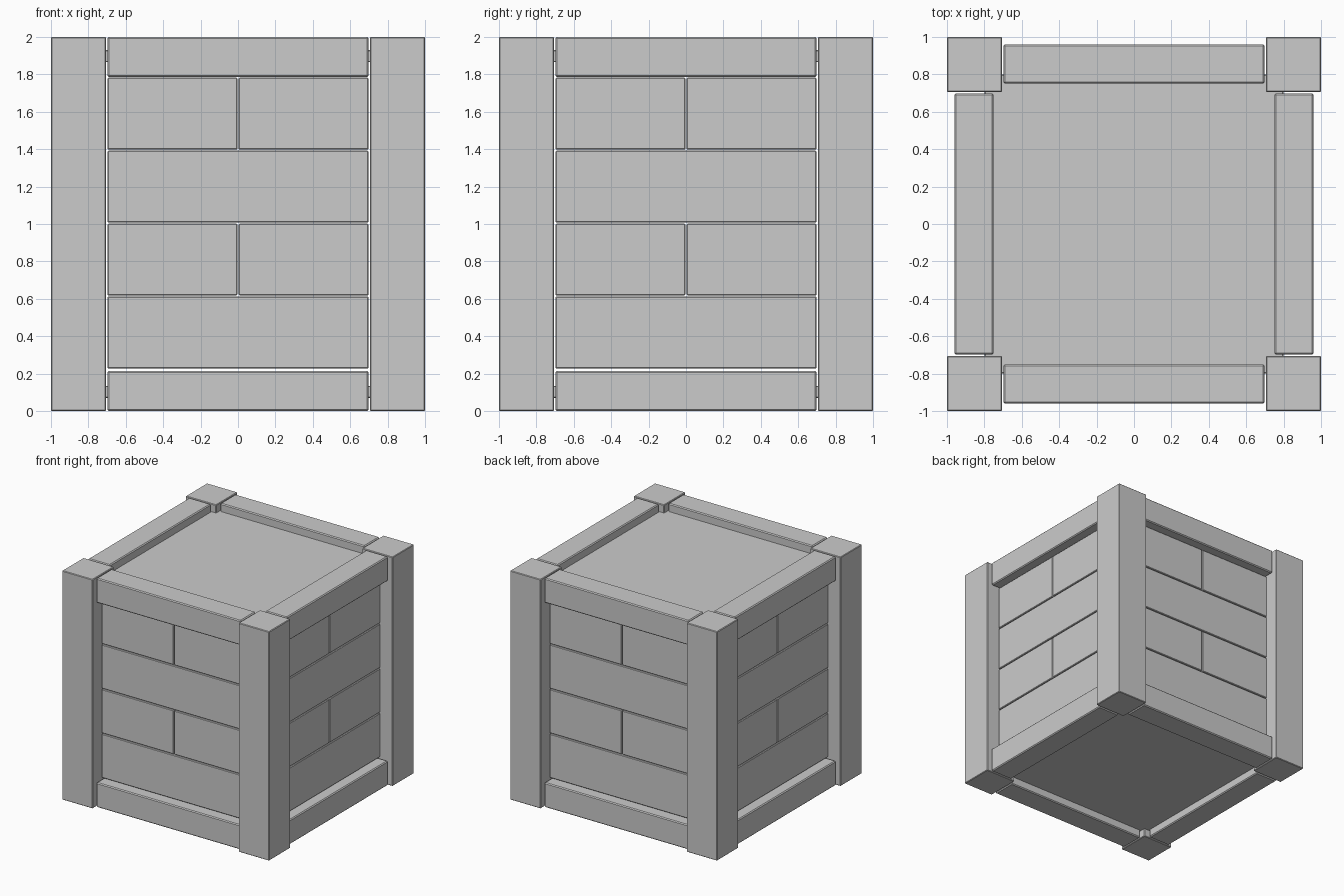
import bpy
import bmesh
import math
from mathutils import Matrix, Vector

if "Cube" in bpy.data.objects:
    bpy.data.objects.remove(bpy.data.objects["Cube"])

PIVOT = [Matrix.Rotation(math.pi / 2 * i, 4, 'Z') for i in range(4)]
SIDES = ["front", "right", "back", "left"]


def block(name, lo, hi, bevel, turn=Matrix.Identity(4)):
    """Bevelled box between two corners, turned about the z axis."""
    lo, hi = Vector(lo), Vector(hi)
    bm = bmesh.new()
    bmesh.ops.create_cube(bm, size=1)
    bmesh.ops.scale(bm, vec=hi - lo, verts=bm.verts)
    bmesh.ops.translate(bm, vec=(lo + hi) / 2, verts=bm.verts)
    bmesh.ops.bevel(bm, geom=bm.edges[:], offset=bevel, segments=1,
                    profile=0.5, affect='EDGES')
    bmesh.ops.transform(bm, matrix=turn, verts=bm.verts)
    mesh = bpy.data.meshes.new(name)
    bm.to_mesh(mesh)
    bm.free()
    obj = bpy.data.objects.new(name, mesh)
    bpy.context.collection.objects.link(obj)
    return obj


for side, turn in zip(SIDES, PIVOT):
    # corner post
    block(f"{side}_corner_post", (-1, -1, 0), (-0.705, -0.705, 2), 0.005, turn)

    # bottom and top rails
    for label, z in (("bottom", 0.0), ("top", 1.785)):
        block(f"{side}_{label}_rail", (-0.698, -0.96, z),
              (0.698, -0.75, z + 0.215), 0.008, turn)

    # four rows of planks, alternately whole and split
    for row in range(4):
        z = 0.23 + 0.39 * row
        spans = [(-0.698, 0.698)] if row % 2 == 0 else [(-0.698, -0.003), (0.003, 0.698)]
        for n, (x0, x1) in enumerate(spans):
            block(f"{side}_plank_{row}_{n}", (x0, -0.885, z - 0.002),
                  (x1, -0.82, z + 0.382), 0.005, turn)

# lid and floor panels set inside the rails
block("lid_panel", (-0.8, -0.8, 1.865), (0.8, 0.8, 1.93), 0.005)
block("floor_panel", (-0.8, -0.8, 0.07), (0.8, 0.8, 0.135), 0.005)
